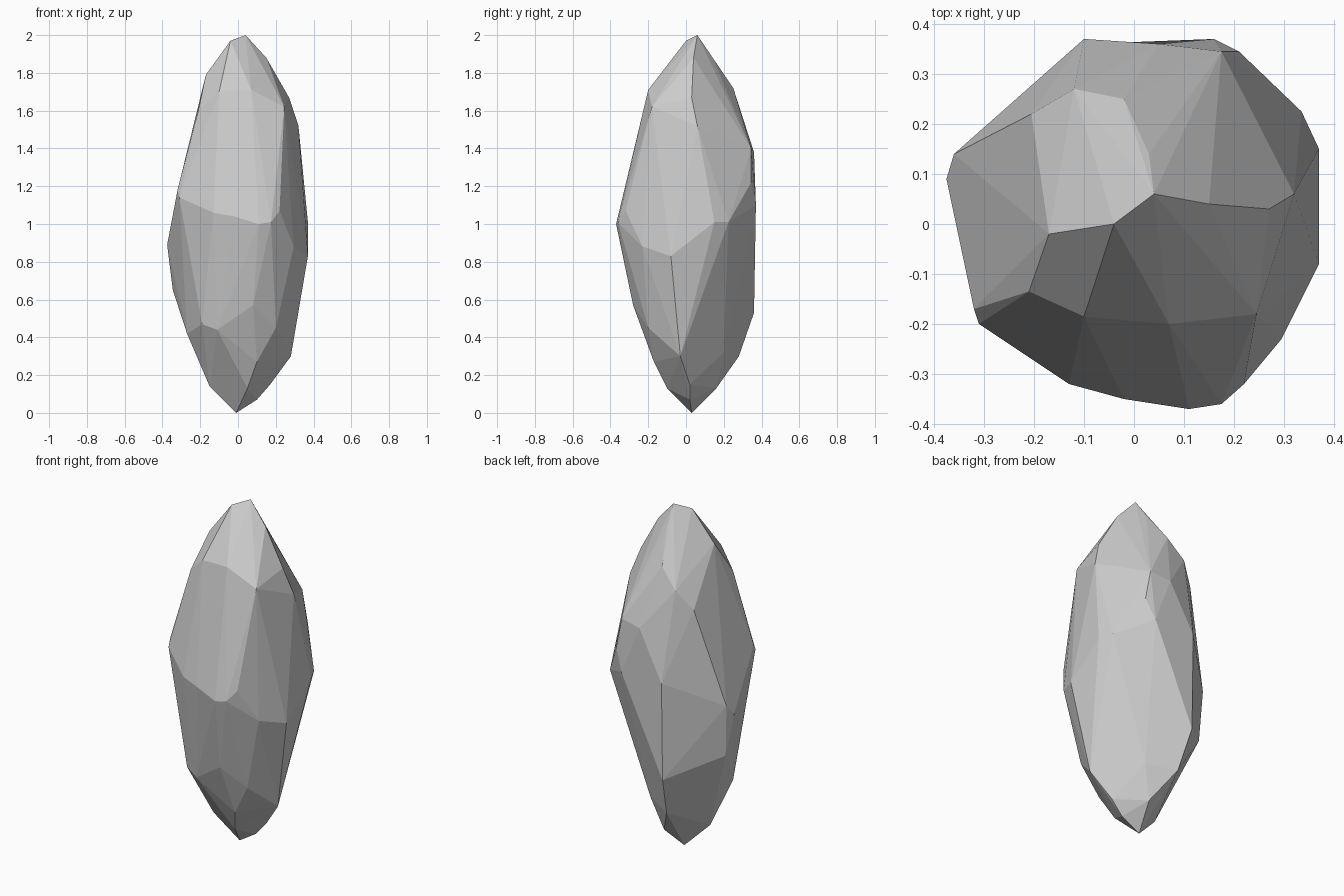
import bpy, bmesh, math

# corner points of the cut stone, grouped from top to bottom
crown = [(.04, .06, 2), (-.04, 0, 1.97), (.15, .04, 1.88), (-.17, -.02, 1.79),
         (.27, .03, 1.67), (.03, .14, 1.88), (-.02, .25, 1.72), (-.12, .27, 1.61),
         (-.1, -.185, 1.7), (.07, -.2, 1.71), (-.21, -.135, 1.6), (.245, -.18, 1.62),
         (.32, .06, 1.52), (.05, .36, 1.38), (.175, .345, 1.4), (-.205, .22, 1.5)]
girdle = [(-.32, -.17, 1.18), (-.31, -.2, 1.14), (-.13, -.32, 1.06), (-.02, -.35, 1.04),
          (.11, -.37, 1), (.175, -.36, 1.01), (.22, -.32, 1.07), (.295, -.23, .88),
          (.37, -.08, .83), (.37, .15, 1.01), (.335, .225, 1.01), (.21, .345, 1.22),
          (.16, .37, 1.1), (-.1, .37, 1.1), (-.36, .14, .95), (-.375, .09, .89)]
base = [(-.345, .125, .65), (-.1, .36, .53), (.08, -.28, .57), (-.27, -.05, .42),
        (-.19, -.2, .47), (-.11, -.23, .44), (.2, -.2, .45), (.28, -.03, .3),
        (.09, .2, .32), (-.07, .28, .3), (.1, -.17, .27), (-.15, -.01, .14),
        (.05, -.1, .13), (.17, .02, .15), (.03, .16, .13), (.1, .02, .07), (-.01, .03, 0)]

# stone: wrap the corners, then merge near-flat facets
bm = bmesh.new()
for co in crown + girdle + base:
    bm.verts.new(co)
hull = bmesh.ops.convex_hull(bm, input=bm.verts[:])
spare = {g for g in hull["geom_interior"] + hull["geom_unused"] if isinstance(g, bmesh.types.BMVert)}
bmesh.ops.delete(bm, geom=list(spare), context='VERTS')
bmesh.ops.dissolve_limit(bm, angle_limit=math.radians(4), verts=bm.verts[:], edges=bm.edges[:])
bmesh.ops.recalc_face_normals(bm, faces=bm.faces[:])
mesh = bpy.data.meshes.new("stone")
bm.to_mesh(mesh)
bm.free()
bpy.context.collection.objects.link(bpy.data.objects.new("stone", mesh))
